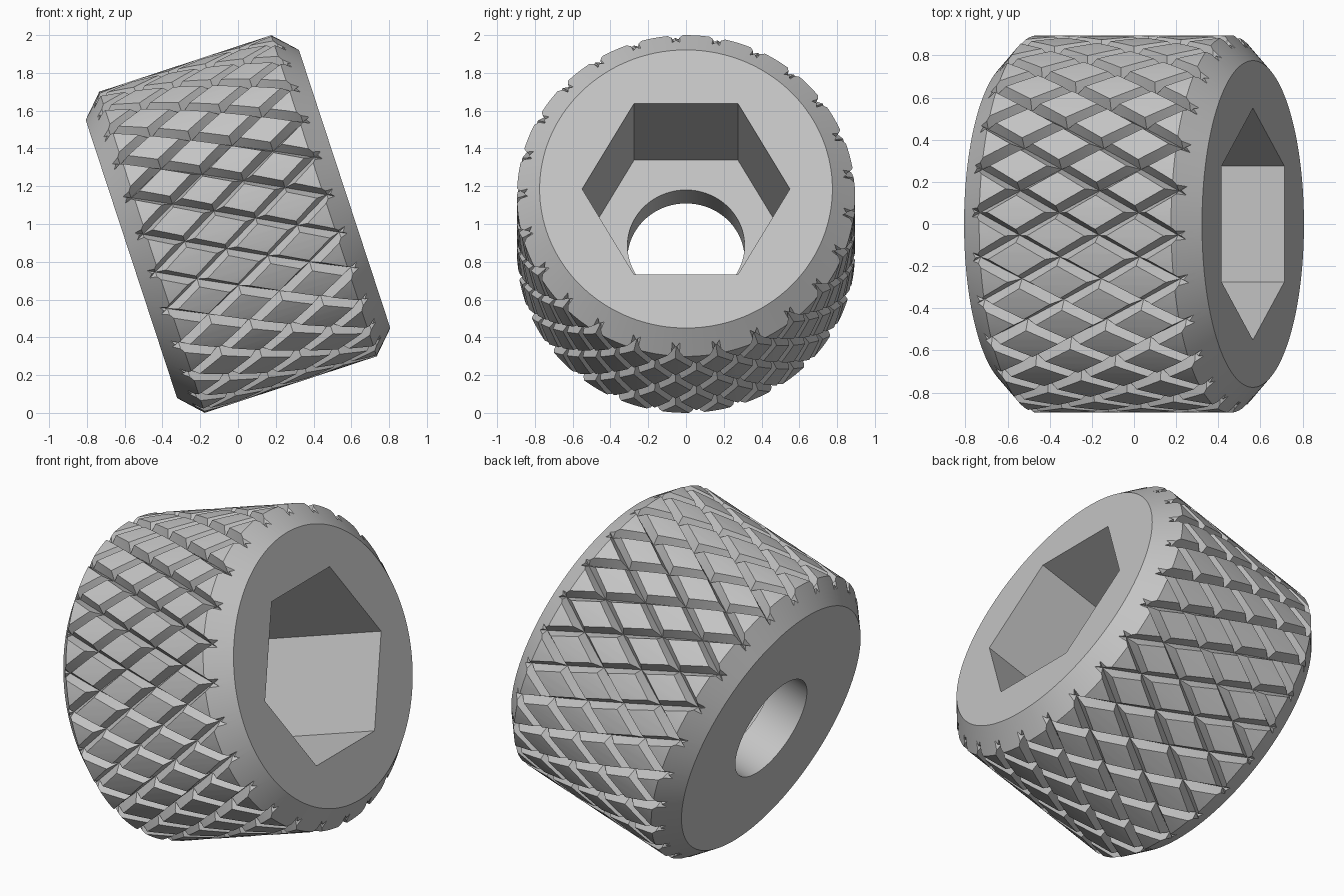
import bpy, bmesh, math
from mathutils import Matrix

if "Cube" in bpy.data.objects:
    bpy.data.objects.remove(bpy.data.objects["Cube"])

R, FACE_R = 0.895, 0.775        # outer and end-face radii
SIDE, HALF = 0.479, 0.594       # half length of the side and of the whole body
TILT = math.radians(90 - 18.19)
GROOVES, HALF_W = 25, 0.031
STEP = 2 * math.pi / GROOVES
PHASE, CROSS = -STEP / 4, 0.495  # angle and axial place of the end crossings


def polar(r, ang, a):
    return (-r * math.cos(ang), r * math.sin(ang), a)


def finish(name, bm):
    bmesh.ops.recalc_face_normals(bm, faces=bm.faces)
    bmesh.ops.triangulate(bm, faces=bm.faces)
    mesh = bpy.data.meshes.new(name)
    bm.to_mesh(mesh)
    bm.free()
    ob = bpy.data.objects.new(name, mesh)
    bpy.context.collection.objects.link(ob)
    return ob


def loft(bm, rings):
    """Skin a list of closed rings and cap both ends."""
    rows = [[bm.verts.new(p) for p in ring] for ring in rings]
    n = len(rows[0])
    for lo, hi in zip(rows, rows[1:]):
        for i in range(n):
            j = (i + 1) % n
            bm.faces.new((lo[i], lo[j], hi[j], hi[i]))
    bm.faces.new(rows[0][::-1])
    bm.faces.new(rows[-1])


def turned(name, profile, sides, start=0.0):
    bm = bmesh.new()
    loft(bm, [[polar(r, start + 2 * math.pi * i / sides, a) for i in range(sides)]
              for r, a in profile])
    return finish(name, bm)


def knurl(name, hand, depth, end, n):
    """One family of V-shaped helical grooves."""
    bm = bmesh.new()
    over = 0.02
    wide = HALF_W * (depth + over) / depth / R
    for k in range(GROOVES):
        rings = []
        for i in range(n + 1):
            a = -end + 2 * end * i / n
            ang = PHASE + k * STEP + hand * 2.5 * STEP * (CROSS - a) / (2 * CROSS)
            rings.append([polar(R - depth, ang, a),
                          polar(R + over, ang + wide, a),
                          polar(R + over, ang - wide, a)])
        loft(bm, rings)
    return finish(name, bm)


def volume(mesh):
    bm = bmesh.new()
    bm.from_mesh(mesh)
    v = bm.calc_volume(signed=True)
    bm.free()
    return v


def cut(ob, cutter):
    """Subtract the cutter, keeping the first solver result with a sound volume."""
    before = volume(ob.data)
    for solver in ('MANIFOLD', 'EXACT'):
        mod = ob.modifiers.new("cut", 'BOOLEAN')
        mod.operation, mod.solver, mod.object = 'DIFFERENCE', solver, cutter
        deps = bpy.context.evaluated_depsgraph_get()
        deps.update()
        result = bpy.data.meshes.new_from_object(ob.evaluated_get(deps))
        ob.modifiers.remove(mod)
        if 0.65 < volume(result) / before < 0.9995:
            ob.data = result
            break
    bpy.data.objects.remove(cutter)


# Chamfered body
body = turned("knurled_head", [(FACE_R, -HALF), (R, -SIDE), (R, SIDE), (FACE_R, HALF)], 150,
              math.radians(0.37))

# Both groove directions, then the socket and the bore
cut(body, knurl("left_groove_cutter", 1, 0.056, 0.57, 24))
cut(body, knurl("right_groove_cutter", -1, 0.0566, 0.573, 23))
cut(body, turned("hex_socket_cutter", [(0.55, HALF - 0.96), (0.55, HALF + 0.1)], 6,
                 math.radians(30)))
cut(body, turned("bore_cutter", [(0.31, -HALF - 0.1), (0.31, 0.0)], 72))

# Merge flat triangles back into clean faces
bm = bmesh.new()
bm.from_mesh(body.data)
bmesh.ops.dissolve_limit(bm, angle_limit=math.radians(0.2), verts=bm.verts, edges=bm.edges)
bm.to_mesh(body.data)
bm.free()

# Colour, smoothing and tilt
grey = bpy.data.materials.new("steel_grey")
grey.diffuse_color = (0.55, 0.55, 0.55, 1)
grey.use_nodes = True
grey.node_tree.nodes["Principled BSDF"].inputs["Base Color"].default_value = grey.diffuse_color
body.data.materials.clear()
body.data.materials.append(grey)
bpy.context.view_layer.objects.active = body
body.select_set(True)
bpy.ops.object.shade_smooth_by_angle(angle=math.radians(25))
body.data.transform(Matrix.Translation((0, 0, 1)) @ Matrix.Rotation(TILT, 4, 'Y'))
